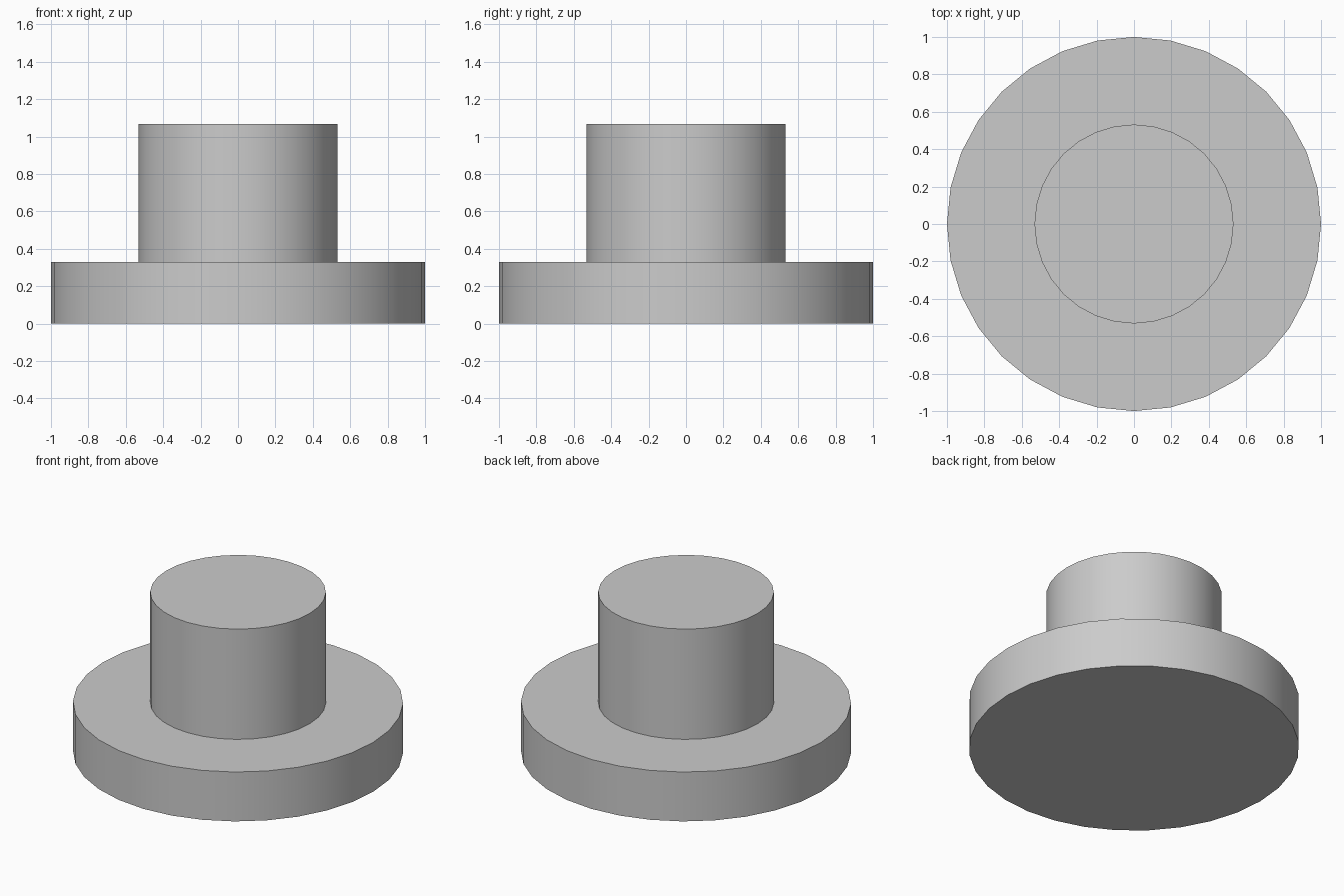
import bpy
import math

if "Cube" in bpy.data.objects:
    bpy.data.objects.remove(bpy.data.objects["Cube"])


def cylinder(name, radius, z_bottom, z_top):
    bpy.ops.mesh.primitive_cylinder_add(
        vertices=32, radius=radius, depth=z_top - z_bottom,
        location=(0, 0, (z_bottom + z_top) / 2))
    part = bpy.context.object
    part.name = name
    bpy.ops.object.shade_smooth_by_angle(angle=math.radians(30))
    return part


# Wide disc at the bottom
cylinder("base_flange", 1.0, 0.0, 0.33)

# Narrower round post standing on the disc
cylinder("upper_post", 0.532, 0.33, 1.067)
